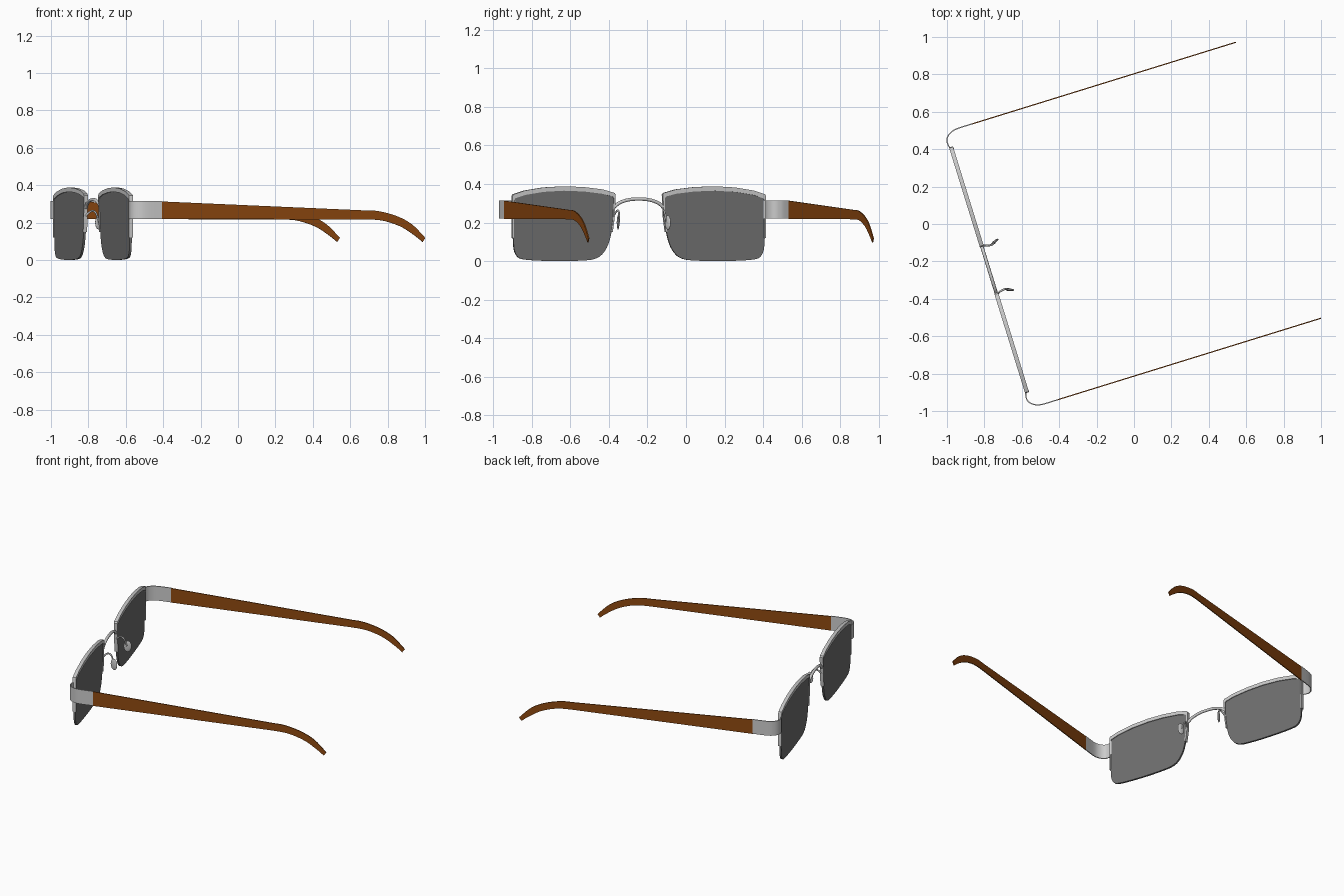
import bpy, bmesh
from math import radians
from mathutils import Matrix, Vector

if "Cube" in bpy.data.objects:
    bpy.data.objects.remove(bpy.data.objects["Cube"])

# Glasses are laid out in a local frame (x = back, y = sideways), then turned on the ground
PLACE = Matrix.Translation((-0.775, -0.245, 0)) @ Matrix.Rotation(radians(17.2), 4, 'Z')


def material(name, rgb):
    m = bpy.data.materials.new(name)
    m.diffuse_color = (*rgb, 1)
    m.use_nodes = True
    m.node_tree.nodes["Principled BSDF"].inputs["Base Color"].default_value = m.diffuse_color
    return m


WOOD = material("wood", (0.27, 0.065, 0.005))
TINT = material("lens_tint", (0.16, 0.16, 0.16))


def spline(pts, steps=4, closed=False):
    """Catmull-Rom curve through the points."""
    p = [Vector(q) for q in pts]
    n = len(p)
    at = (lambda i: p[i % n]) if closed else (lambda i: p[max(0, min(n - 1, i))])
    out = []
    for i in range(n if closed else n - 1):
        a, b, c, d = at(i - 1), at(i), at(i + 1), at(i + 2)
        for k in range(steps):
            t = k / steps
            out.append(0.5 * (2 * b + (c - a) * t + (2 * a - 5 * b + 4 * c - d) * t * t
                              + (3 * b - a - 3 * c + d) * t ** 3))
    return out if closed else out + [p[-1]]


def finish(name, bm, mat=None):
    bmesh.ops.recalc_face_normals(bm, faces=bm.faces)
    me = bpy.data.meshes.new(name)
    bm.to_mesh(me)
    bm.free()
    ob = bpy.data.objects.new(name, me)
    bpy.context.collection.objects.link(ob)
    ob.matrix_world = PLACE
    if mat:
        me.materials.append(mat)
    bpy.ops.object.select_all(action='DESELECT')
    ob.select_set(True)
    bpy.context.view_layer.objects.active = ob
    bpy.ops.object.shade_smooth_by_angle(angle=radians(35))
    return ob


def loft(name, rings, mat=None):
    """Skin a row of matching rings and cap both ends."""
    bm = bmesh.new()
    vs = [[bm.verts.new(p) for p in r] for r in rings]
    n = len(vs[0])
    for a, b in zip(vs, vs[1:]):
        for i in range(n):
            j = (i + 1) % n
            bm.faces.new((a[i], a[j], b[j], b[i]))
    bm.faces.new(vs[0])
    bm.faces.new(vs[-1])
    return finish(name, bm, mat)


def wire(name, pts, radius):
    cu = bpy.data.curves.new(name, 'CURVE')
    cu.dimensions = '3D'
    cu.bevel_depth = radius
    cu.bevel_resolution = 3
    cu.use_fill_caps = True
    pts = spline(pts, 6)
    sp = cu.splines.new('POLY')
    sp.points.add(len(pts) - 1)
    for q, p in zip(sp.points, pts):
        q.co = (*p, 1)
    sp.use_smooth = True
    ob = bpy.data.objects.new(name, cu)
    bpy.context.collection.objects.link(ob)
    ob.matrix_world = PLACE


# Profiles as (sideways, height)
LENS = [(0.682, 0.12), (0.677, 0.06), (0.66, 0.025), (0.63, 0.01), (0.55, 0.003), (0.42, 0),
        (0.31, 0.003), (0.25, 0.009), (0.208, 0.028), (0.175, 0.07), (0.155, 0.125), (0.142, 0.2)]
LENS_TOP = [(0.135, 0.335), (0.2, 0.354), (0.3, 0.366), (0.41, 0.370), (0.52, 0.364),
            (0.62, 0.348), (0.682, 0.33)]
RIM_OUT = [(0.688, 0.12), (0.688, 0.335), (0.684, 0.346), (0.62, 0.366), (0.52, 0.382),
           (0.41, 0.388), (0.3, 0.384), (0.2, 0.372), (0.135, 0.354), (0.128, 0.345),
           (0.134, 0.22), (0.144, 0.15)]
RIM_IN = [(0.679, 0.12), (0.679, 0.315), (0.674, 0.325), (0.62, 0.343), (0.52, 0.359),
          (0.41, 0.365), (0.3, 0.361), (0.2, 0.349), (0.145, 0.335), (0.138, 0.325),
          (0.142, 0.22), (0.152, 0.15)]
# Hinge arm path (back, sideways); earpiece edges (back, height)
ARM = [(0.012, 0.676), (-0.006, 0.686), (-0.012, 0.71), (-0.008, 0.735), (0.015, 0.758),
       (0.056, 0.771), (0.146, 0.772)]
EAR_TOP = [(1.285, 0.265), (1.36, 0.261), (1.462, 0.234), (1.546, 0.19), (1.62, 0.118)]
EAR_LOW = [(1.285, 0.217), (1.38, 0.211), (1.48, 0.18), (1.555, 0.135), (1.605, 0.097)]

for side, s in (("left", 1), ("right", -1)):
    # Flat tinted lens
    outline = spline(LENS) + spline(LENS_TOP)
    loft(side + "_lens", [[(x, s * p.x, p.y) for p in outline] for x in (-0.006, 0.006)], TINT)

    # Half rim over the top of the lens
    loft(side + "_rim", [[(-0.011, s * a[0], a[1]), (0.011, s * a[0], a[1]),
                          (0.011, s * b[0], b[1]), (-0.011, s * b[0], b[1])]
                         for a, b in zip(RIM_OUT, RIM_IN)])

    # Curved metal strip from the rim to the earpiece
    path = spline(ARM)
    rings = []
    for i, p in enumerate(path):
        d = (path[min(i + 1, len(path) - 1)] - path[max(i - 1, 0)]).normalized() * 0.003
        rings.append([(p.x + k * d.y, s * (p.y - k * d.x), z)
                      for k, z in ((1, 0.22), (1, 0.315), (-1, 0.315), (-1, 0.22))])
    loft(side + "_hinge_arm", rings)

    # Wooden earpiece, tapering then hooking down
    top = [Vector((0.144, 0.313))] + spline(EAR_TOP, 5)
    low = [Vector((0.144, 0.219))] + spline(EAR_LOW, 5)
    loft(side + "_earpiece", [[(a.x, s * 0.769, a.y), (a.x, s * 0.775, a.y),
                               (b.x, s * 0.775, b.y), (b.x, s * 0.769, b.y)]
                              for a, b in zip(top, low)], WOOD)

    # Nose pad and its wire
    wire(side + "_pad_wire", [(0.0, s * 0.137, 0.235), (0.03, s * 0.126, 0.262),
                              (0.055, s * 0.124, 0.25), (0.072, s * 0.13, 0.2)], 0.005)
    bm = bmesh.new()
    bmesh.ops.create_uvsphere(bm, u_segments=20, v_segments=12, radius=1)
    bmesh.ops.transform(bm, verts=bm.verts, matrix=Matrix.Translation((0.074, s * 0.135, 0.2))
                        @ Matrix.Rotation(s * radians(20), 4, 'Z')
                        @ Matrix.Diagonal((0.024, 0.007, 0.037, 1)))
    finish(side + "_nose_pad", bm)

# Arched bridge
wire("bridge", [(0, -0.132, 0.28), (0, -0.105, 0.302), (0, -0.055, 0.318), (0, 0, 0.322),
                (0, 0.055, 0.318), (0, 0.105, 0.302), (0, 0.132, 0.28)], 0.009)
